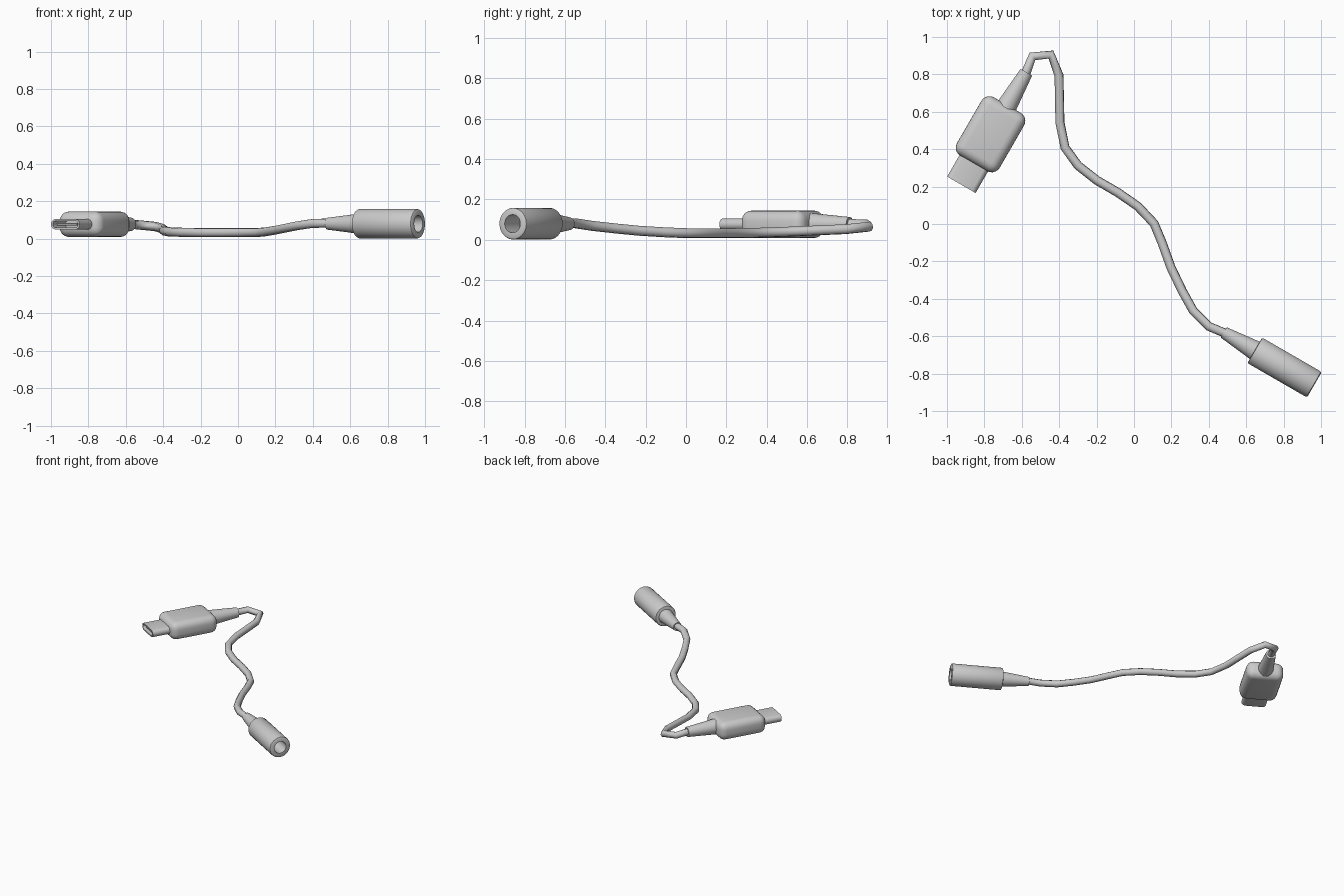
import bpy, bmesh
from math import pi, cos, sin, radians
from mathutils import Matrix, Vector

if "Cube" in bpy.data.objects:
    bpy.data.objects.remove(bpy.data.objects["Cube"])

# Connector frames: local x runs along each connector's axis
PLUG = Matrix.Translation((-0.783, 0.452, 0.077)) @ Matrix.Rotation(radians(60), 4, 'Z')
JACK = Matrix.Translation((-0.131, -0.227, 0.08)) @ Matrix.Rotation(radians(-30), 4, 'Z')


def finish(name, bm, frame):
    bmesh.ops.recalc_face_normals(bm, faces=bm.faces[:])
    me = bpy.data.meshes.new(name)
    bm.to_mesh(me)
    bm.free()
    ob = bpy.data.objects.new(name, me)
    ob.matrix_world = frame
    bpy.context.collection.objects.link(ob)
    return ob


def smooth(ob, angle=35):
    bpy.ops.object.select_all(action='DESELECT')
    ob.select_set(True)
    bpy.context.view_layer.objects.active = ob
    bpy.ops.object.shade_smooth_by_angle(angle=radians(angle))


def loft(name, frame, rings, n=24):
    """Skin stadium sections (x, half width, half height); equal halves give a circle."""
    bm = bmesh.new()
    loops = []
    for x, hw, hh in rings:
        loop = []
        for i in range(n):
            a = 2 * pi * (i + 0.5) / n
            side = (hw - hh) * (1 if cos(a) > 0 else -1)
            loop.append(bm.verts.new((x, side + hh * cos(a), hh * sin(a))))
        loops.append(loop)
    for a, b in zip(loops, loops[1:]):
        for i in range(n):
            j = (i + 1) % n
            bm.faces.new((a[i], a[j], b[j], b[i]))
    bm.faces.new(loops[0])
    bm.faces.new(loops[-1])
    ob = finish(name, bm, frame)
    smooth(ob)
    return ob


def rounded_box(name, frame, x0, x1, hw, hh, radius, segments):
    bm = bmesh.new()
    bmesh.ops.create_cube(bm, size=1)
    bmesh.ops.scale(bm, vec=(x1 - x0, 2 * hw, 2 * hh), verts=bm.verts)
    bmesh.ops.translate(bm, vec=((x0 + x1) / 2, 0, 0), verts=bm.verts)
    bmesh.ops.bevel(bm, geom=bm.edges[:], offset=radius, segments=segments,
                    profile=0.5, affect='EDGES')
    ob = finish(name, bm, frame)
    smooth(ob)
    return ob


# Plug: housing, hollow metal shell, contact tongue, strain relief
rounded_box("plug_housing", PLUG, -0.148, 0.212, 0.132, 0.068, 0.05, 5)
loft("plug_shell", PLUG, [(-0.12, 0.088, 0.028), (-0.28, 0.088, 0.028),
                          (-0.28, 0.078, 0.018), (-0.14, 0.078, 0.018)])
rounded_box("plug_tongue", PLUG, -0.265, -0.135, 0.062, 0.007, 0.002, 1)
loft("plug_strain_relief", PLUG, [(0.17, 0.058, 0.058), (0.415, 0.036, 0.036)])

# Jack: barrel with a round socket, strain relief
barrel = [(0.897, 0.071), (0.899, 0.076), (0.905, 0.079), (1.254, 0.079),
          (1.261, 0.077), (1.265, 0.070), (1.265, 0.045), (1.12, 0.045)]
loft("jack_barrel", JACK, [(x, r, r) for x, r in barrel], 32)
loft("jack_strain_relief", JACK, [(0.705, 0.032, 0.032), (0.91, 0.055, 0.055)])

# Cable: bevelled path between the two strain reliefs
path = [(-0.60, 0.77, 0.078), (-0.575, 0.815, 0.078), (-0.543, 0.896, 0.075),
        (-0.444, 0.906, 0.065), (-0.401, 0.794, 0.053), (-0.396, 0.543, 0.042),
        (-0.369, 0.409, 0.037), (-0.30, 0.313, 0.034), (-0.198, 0.233, 0.033),
        (-0.086, 0.168, 0.033), (0.021, 0.094, 0.033), (0.107, 0.003, 0.033),
        (0.15, -0.10, 0.037), (0.198, -0.233, 0.045), (0.257, -0.356, 0.057),
        (0.316, -0.463, 0.069), (0.401, -0.548, 0.082), (0.478, -0.58, 0.083),
        (0.54, -0.612, 0.082)]
cu = bpy.data.curves.new("cable", 'CURVE')
cu.dimensions = '3D'
cu.bevel_depth = 0.025
cu.bevel_resolution = 2
cu.use_fill_caps = True
sp = cu.splines.new('POLY')
sp.points.add(len(path) - 1)
for pt, co in zip(sp.points, path):
    pt.co = (*co, 1)
sp.use_smooth = True
bpy.context.collection.objects.link(bpy.data.objects.new("cable", cu))
